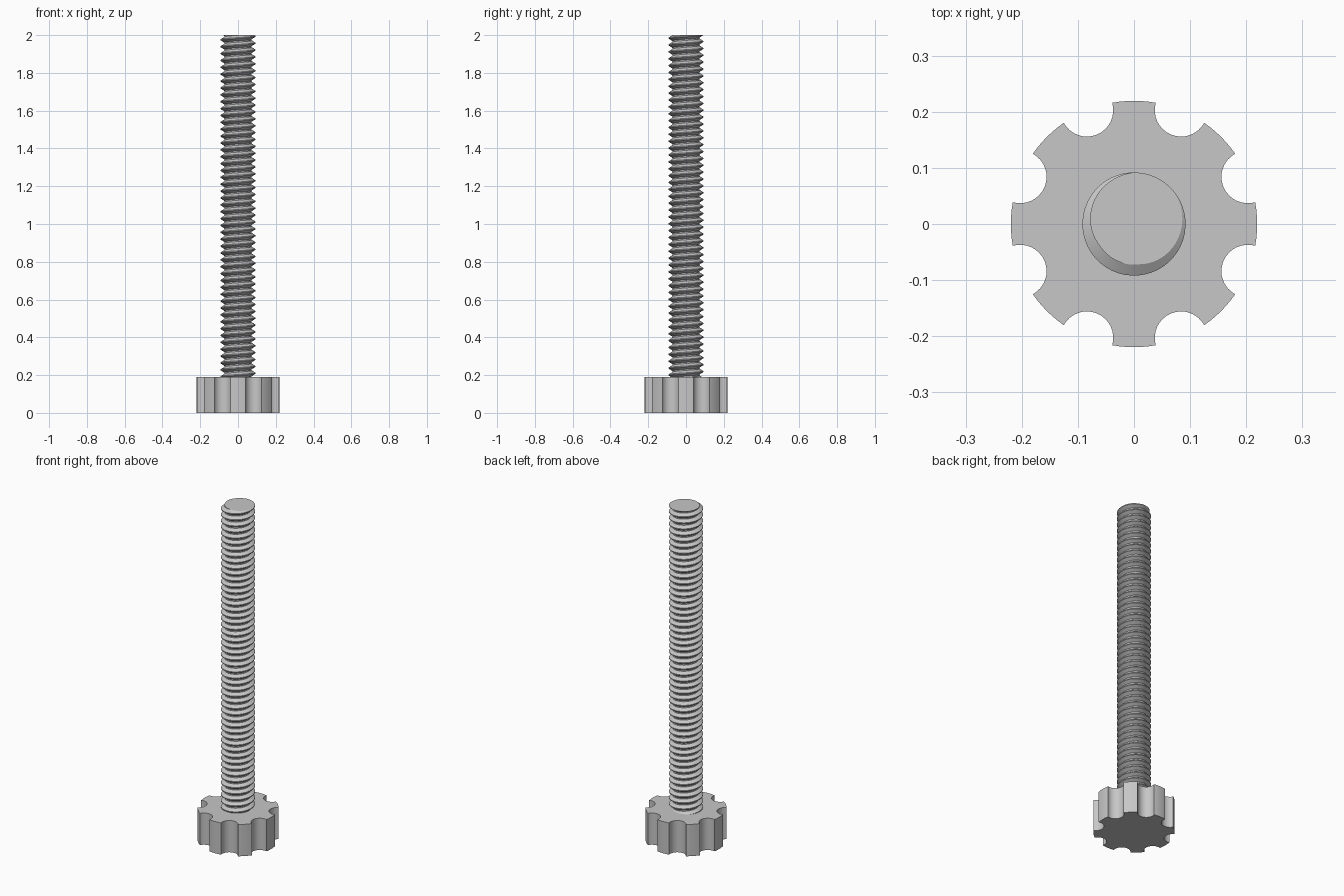
import bpy
import bmesh
from math import sin, cos, pi, asin, radians

cube = bpy.data.objects.get("Cube")
if cube:
    bpy.data.objects.remove(cube, do_unlink=True)

HEAD_R, HEAD_H, SCALLOP_R, LOBES = 0.2195, 0.19, 0.047, 8
TOP, MAJOR_R, ROOT_R, PITCH = 2.0, 0.092, 0.0725, 0.0364
STEPS = 48                      # segments per thread turn
CREST_ANGLE = radians(65)       # where the crest meets the flat end

steel = bpy.data.materials.new("plain grey")
steel.use_nodes = True
grey = (0.57, 0.57, 0.57, 1)
steel.diffuse_color = grey
steel.node_tree.nodes["Principled BSDF"].inputs["Base Color"].default_value = grey


def finish(bm, name):
    bmesh.ops.recalc_face_normals(bm, faces=bm.faces)
    mesh = bpy.data.meshes.new(name)
    bm.to_mesh(mesh)
    bm.free()
    mesh.materials.append(steel)
    obj = bpy.data.objects.new(name, mesh)
    bpy.context.collection.objects.link(obj)
    bpy.ops.object.select_all(action='DESELECT')
    obj.select_set(True)
    bpy.context.view_layer.objects.active = obj
    bpy.ops.object.shade_smooth_by_angle(angle=radians(30))
    return obj


def arc(cx, cy, r, start, end, n):
    angles = [start + (end - start) * i / n for i in range(n + 1)]
    return [(cx + r * cos(a), cy + r * sin(a)) for a in angles]


# Knob head: rim lobes alternating with round finger scallops
half = 2 * asin(SCALLOP_R / (2 * HEAD_R))
sweep = (pi - half) / 2
outline = []
for i in range(LOBES):
    mid = 2 * pi * i / LOBES
    a = mid + pi / LOBES
    lobe = pi / LOBES - half
    outline += arc(0, 0, HEAD_R, mid - lobe, mid + lobe, 6)
    outline += arc(HEAD_R * cos(a), HEAD_R * sin(a), SCALLOP_R,
                   a + pi + sweep, a + pi - sweep, 16)[1:-1]
bm = bmesh.new()
base = bm.faces.new([bm.verts.new((x, y, 0)) for x, y in outline])
lid = bmesh.ops.extrude_face_region(bm, geom=[base], use_keep_orig=True)
bmesh.ops.translate(bm, vec=(0, 0, HEAD_H),
                    verts=[v for v in lid["geom"] if isinstance(v, bmesh.types.BMVert)])
finish(bm, "scalloped_head")

# Threaded shaft: one tooth profile swept up a right-hand helix
profile = [(MAJOR_R, -0.07), (MAJOR_R, 0.07), (ROOT_R, 0.41), (ROOT_R, 0.59)]
turns = int((TOP - HEAD_H) / PITCH) + 5
z_start = TOP - (turns - 2) * PITCH
bm = bmesh.new()
rows = []
for k in range(STEPS * turns + 1):
    a = 2 * pi * k / STEPS
    x, y = cos(a + CREST_ANGLE), sin(a + CREST_ANGLE)
    rows.append([bm.verts.new((r * x, r * y, z_start + PITCH * (k / STEPS + t)))
                 for r, t in profile])
for k in range(STEPS * (turns - 1)):
    low, high = rows[k], rows[k + 1]
    edge_low = low + [rows[k + STEPS][0]]
    edge_high = high + [rows[k + 1 + STEPS][0]]
    for j in range(len(profile)):
        bm.faces.new((edge_low[j], edge_high[j], edge_high[j + 1], edge_low[j + 1]))

# Trim the shaft flat at its tip and just inside the head, then cap it
for z, side in ((TOP, 1), (HEAD_H - 0.01, -1)):
    cut = bmesh.ops.bisect_plane(bm, geom=bm.verts[:] + bm.edges[:] + bm.faces[:],
                                 dist=1e-6, plane_co=(0, 0, z),
                                 plane_no=(0, 0, side), clear_outer=True)
    rim = [e for e in cut["geom_cut"] if isinstance(e, bmesh.types.BMEdge)]
    bmesh.ops.edgeloop_fill(bm, edges=rim)
bmesh.ops.delete(bm, geom=[v for v in bm.verts if not v.link_faces], context='VERTS')
finish(bm, "threaded_shaft")
